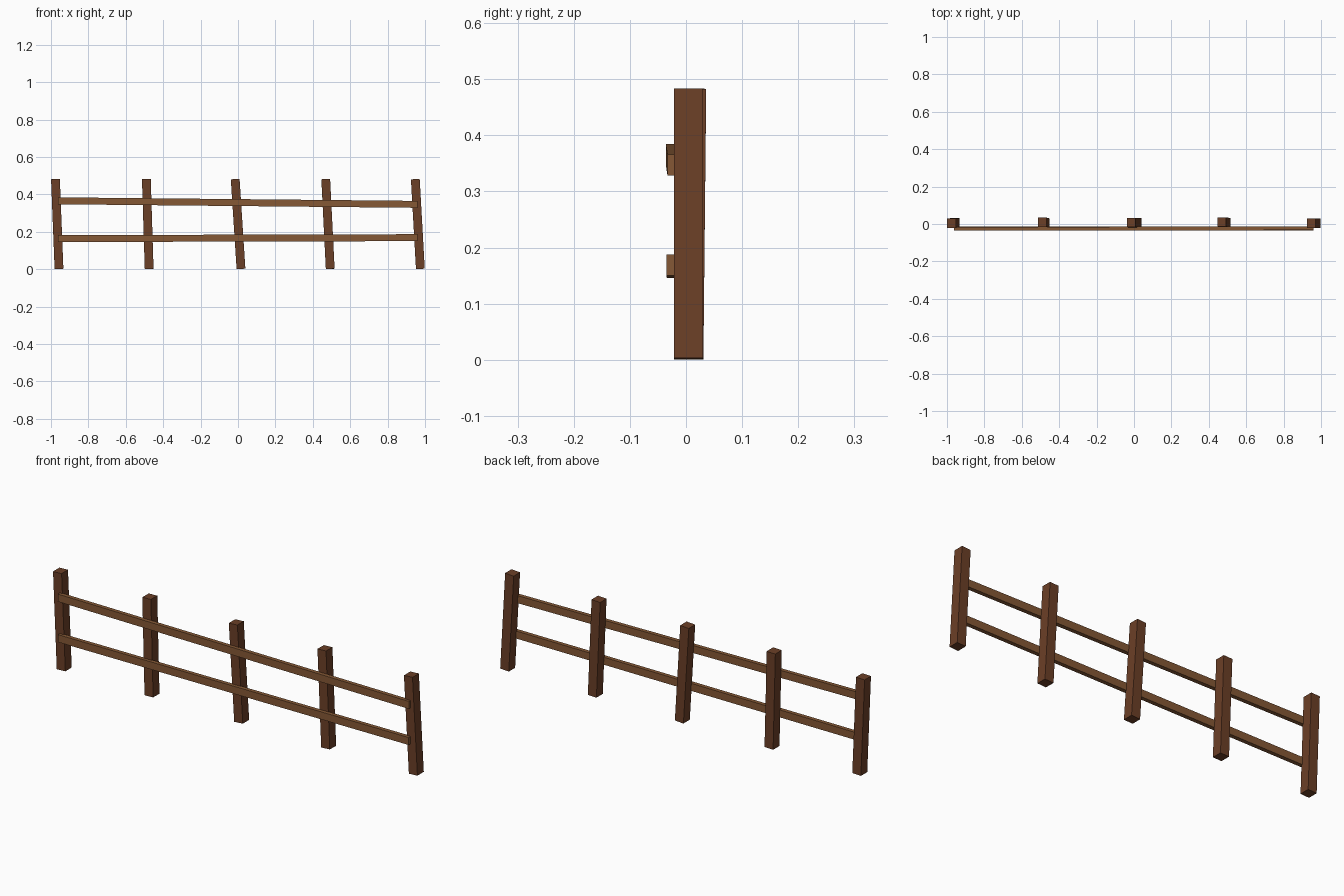
import bpy
from mathutils import Vector

if "Cube" in bpy.data.objects:
    bpy.data.objects.remove(bpy.data.objects["Cube"])


def material(name, color):
    m = bpy.data.materials.new(name)
    m.diffuse_color = (*color, 1)
    m.use_nodes = True
    m.node_tree.nodes["Principled BSDF"].inputs["Base Color"].default_value = m.diffuse_color
    return m


dark_wood = material("dark_wood", (0.147, 0.050, 0.020))
light_wood = material("light_wood", (0.235, 0.098, 0.036))


def beam(name, start, end, width, depth, mat):
    """Rectangular timber running from start to end (width across, depth in y)."""
    a, b = Vector(start), Vector(end)
    axis = (b - a).normalized()
    side = Vector((0, 1, 0)).cross(axis).normalized()
    back = axis.cross(side)
    verts = [p + side * (sx * width / 2) + back * (sy * depth / 2)
             for p in (a, b)
             for sx, sy in ((-1, -1), (1, -1), (1, 1), (-1, 1))]
    faces = [(3, 2, 1, 0), (4, 5, 6, 7)]
    faces += [(i, (i + 1) % 4, (i + 1) % 4 + 4, i + 4) for i in range(4)]
    mesh = bpy.data.meshes.new(name)
    mesh.from_pydata(verts, [], faces)
    mesh.materials.append(mat)
    obj = bpy.data.objects.new(name, mesh)
    bpy.context.collection.objects.link(obj)
    return obj


# Leaning posts: bottom x, top x, bottom y, top y
posts = [(-0.957, -0.976, 0.006, 0.004),
         (-0.475, -0.490, 0.005, 0.009),
         (0.016, -0.015, 0.006, 0.008),
         (0.493, 0.469, 0.006, 0.011),
         (0.975, 0.948, 0.004, 0.004)]
for i, (xb, xt, yb, yt) in enumerate(posts):
    beam(f"post_{i + 1}", (xb, yb, 0.002), (xt, yt, 0.482), 0.047, 0.05, dark_wood)

# Slightly crooked rails nailed across the front of the posts
beam("upper_rail", (-0.963, -0.026, 0.366), (0.96, -0.023, 0.347), 0.037, 0.02, light_wood)
beam("lower_rail", (-0.963, -0.024, 0.164), (0.96, -0.025, 0.169), 0.037, 0.02, light_wood)
